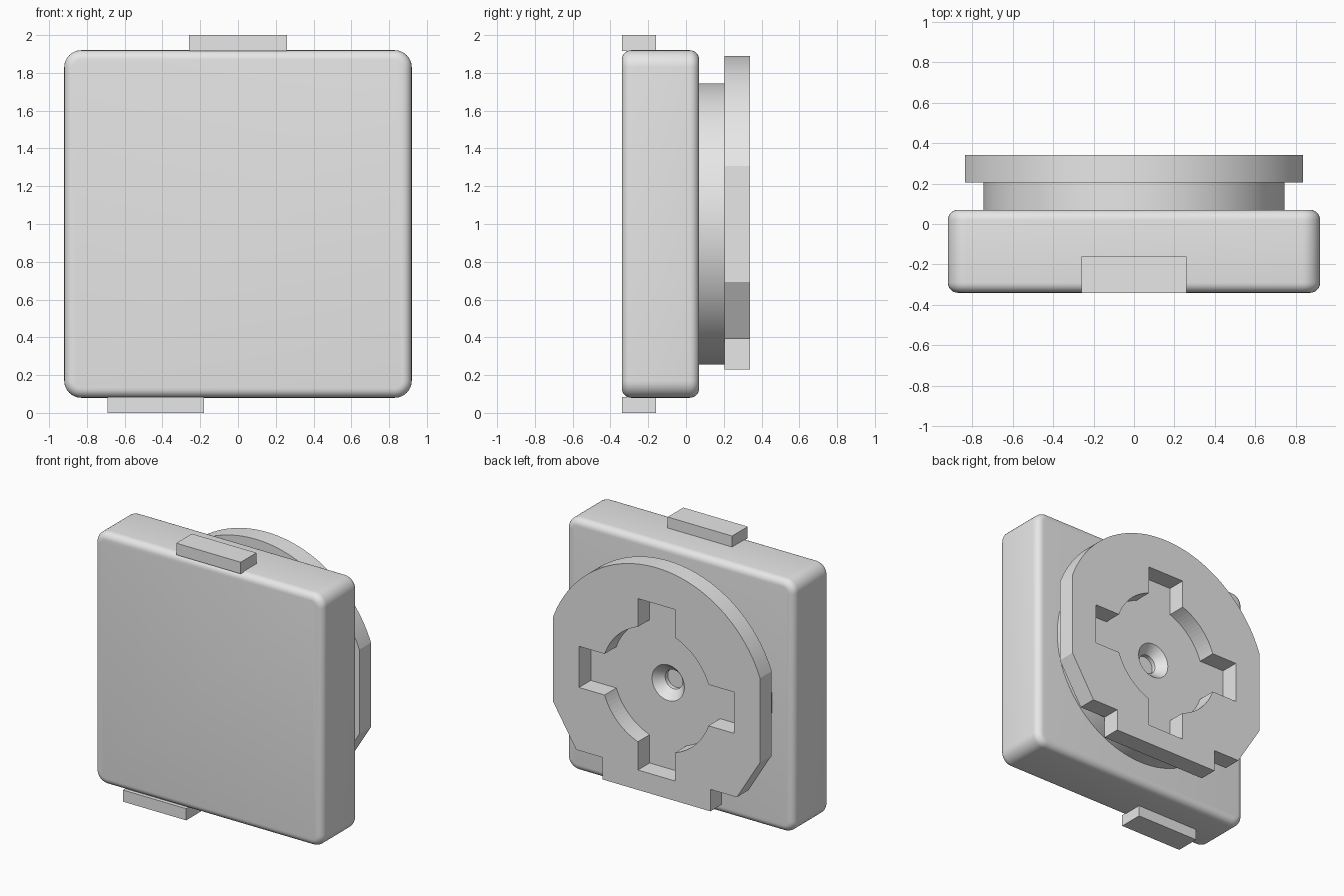
import bpy, bmesh, math
from math import cos, sin, radians, asin, sqrt

cube = bpy.data.objects.get("Cube")
if cube:
    bpy.data.objects.remove(cube, do_unlink=True)

grey = bpy.data.materials.new("light_grey")
grey.use_nodes = True
grey.diffuse_color = (0.8, 0.8, 0.8, 1)
grey.node_tree.nodes["Principled BSDF"].inputs["Base Color"].default_value = (0.8, 0.8, 0.8, 1)

CENTRE = 1.0                     # height of the disc axis
BACK, NECK, FLANGE = 0.07, 0.205, 0.34   # y of each rear face


def finish(name, bm):
    bmesh.ops.recalc_face_normals(bm, faces=bm.faces)
    mesh = bpy.data.meshes.new(name)
    bm.to_mesh(mesh)
    bm.free()
    mesh.materials.append(grey)
    obj = bpy.data.objects.new(name, mesh)
    bpy.context.collection.objects.link(obj)
    return obj


def smooth(obj, angle=18):
    bpy.ops.object.select_all(action='DESELECT')
    obj.select_set(True)
    bpy.context.view_layer.objects.active = obj
    bpy.ops.object.shade_smooth_by_angle(angle=radians(angle))


def plate(outline, y0, y1):
    """Extrude an (x, z) outline along y."""
    bm = bmesh.new()
    face = bm.faces.new([bm.verts.new((x, y0, z)) for x, z in outline])
    ext = bmesh.ops.extrude_face_region(bm, geom=[face])
    moved = [g for g in ext["geom"] if isinstance(g, bmesh.types.BMVert)]
    bmesh.ops.translate(bm, verts=moved, vec=(0, y1 - y0, 0))
    return bm


def arc(r, a0, a1, steps, cx=0.0, cz=CENTRE):
    angles = [radians(a0 + (a1 - a0) * i / steps) for i in range(steps + 1)]
    return [(cx + r * cos(a), cz + r * sin(a)) for a in angles]


# Housing: rounded square block with softened front and back rims
half, corner = 0.92, 0.09
outline = []
for k, (sx, sz) in enumerate([(1, 1), (-1, 1), (-1, -1), (1, -1)]):
    c = half - corner
    outline += arc(corner, 90 * k, 90 * k + 90, 8, sx * c, CENTRE + sz * c)
bm = plate(outline, -0.34, BACK)
rims = [e for e in bm.edges if abs(e.verts[0].co.y - e.verts[1].co.y) < 1e-5]
bmesh.ops.bevel(bm, geom=rims, offset=0.05, segments=6, profile=0.5, affect='EDGES')
smooth(finish("housing", bm), 30)

# Locating tabs on the top and bottom edges
for name, x0, x1, z0, z1 in [("top_tab", -0.26, 0.26, 1.915, 2.0),
                             ("bottom_tab", -0.69, -0.18, 0.0, 0.085)]:
    finish(name, plate([(x0, z0), (x1, z0), (x1, z1), (x0, z1)], -0.34, -0.16))

# Neck: turned disc with a countersunk centre hole
bm = bmesh.new()
profile = [(0, 0.11), (0.07, 0.11), (0.07, 0.14), (0.13, NECK), (0.745, NECK), (0.745, 0.05)]
verts = [bm.verts.new((r, y, CENTRE)) for r, y in profile]
edges = [bm.edges.new(pair) for pair in zip(verts, verts[1:])]
bmesh.ops.spin(bm, geom=verts + edges, cent=(0, 0, CENTRE), axis=(0, 1, 0),
               angle=2 * math.pi, steps=96)
bmesh.ops.remove_doubles(bm, verts=bm.verts, dist=1e-4)
smooth(finish("neck", bm))

# Flange: disc with side flats, lower chamfers and a stepped foot
radius, flat, ledge, foot, foot_x = 0.89, 0.835, 0.39, 0.23, 0.435
start = math.degrees(math.acos(flat / radius))
ledge_x = sqrt(radius ** 2 - (CENTRE - ledge) ** 2)
low = CENTRE - sqrt(radius ** 2 - flat ** 2)
right = [(foot_x, foot), (foot_x, ledge), (ledge_x, ledge), (flat, low)]
left = [(-x, z) for x, z in reversed(right)]
flange = finish("flange", plate(right + arc(radius, start, 180 - start, 72) + left, NECK, FLANGE))

# Cross-shaped socket cut through the flange
hole, slot_w, slot_end = 0.445, 0.15, 0.625
edge = math.degrees(asin(slot_w / hole))
cross = []
for k in range(4):
    c, s = cos(radians(90 * k)), sin(radians(90 * k))
    for u, v in [(slot_end, -slot_w), (slot_end, slot_w)]:
        cross.append((u * c - v * s, CENTRE + u * s + v * c))
    cross += arc(hole, 90 * k + edge, 90 * k + 90 - edge, 14)
cutter = finish("socket_cutter", plate(cross, NECK - 0.1, FLANGE + 0.1))
mod = flange.modifiers.new("socket", 'BOOLEAN')
mod.operation, mod.solver, mod.object = 'DIFFERENCE', 'EXACT', cutter
smooth(flange)
bpy.ops.object.modifier_apply(modifier=mod.name)
bpy.data.objects.remove(cutter, do_unlink=True)
smooth(flange)
